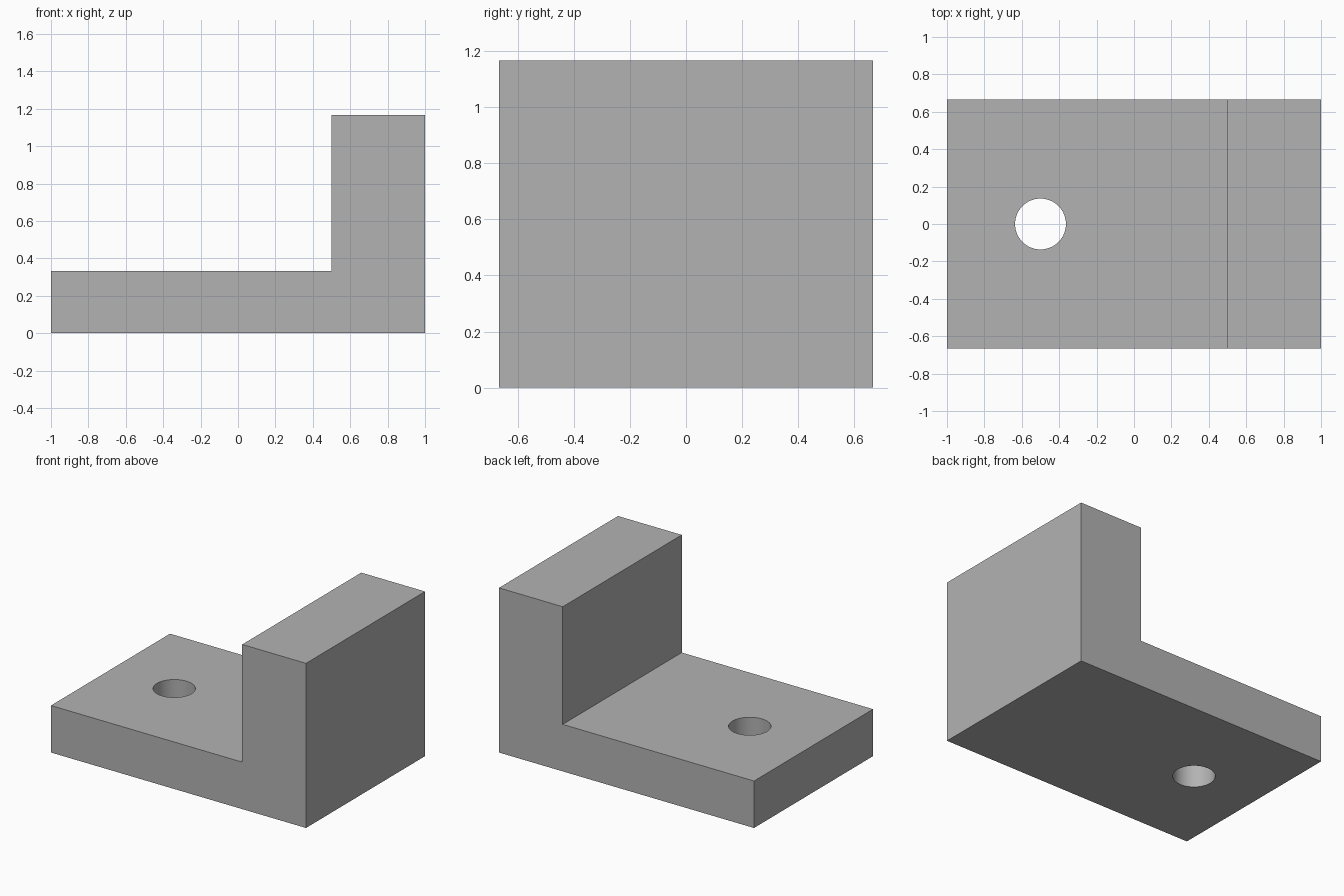
import bpy
import bmesh

default_cube = bpy.data.objects.get("Cube")
if default_cube:
    bpy.data.objects.remove(default_cube, do_unlink=True)

DEPTH = 1.333
HOLE_X, HOLE_RADIUS = -0.5, 0.136
BASE_TOP, WALL_TOP, WALL_X = 0.333, 1.167, 0.5

grey = bpy.data.materials.new("plain grey")
grey.use_nodes = True
colour = (0.45, 0.45, 0.45, 1)
grey.diffuse_color = colour
grey.node_tree.nodes["Principled BSDF"].inputs["Base Color"].default_value = colour

# L-shaped bracket: side profile extruded through the depth
profile = [(-1, 0), (1, 0), (1, WALL_TOP), (WALL_X, WALL_TOP),
           (WALL_X, BASE_TOP), (-1, BASE_TOP)]
bm = bmesh.new()
face = bm.faces.new([bm.verts.new((x, -DEPTH / 2, z)) for x, z in profile])
extruded = bmesh.ops.extrude_face_region(bm, geom=[face])["geom"]
bmesh.ops.translate(bm, vec=(0, DEPTH, 0),
                    verts=[v for v in extruded if isinstance(v, bmesh.types.BMVert)])
bmesh.ops.recalc_face_normals(bm, faces=bm.faces)
mesh = bpy.data.meshes.new("bracket")
bm.to_mesh(mesh)
bm.free()
mesh.materials.append(grey)
bracket = bpy.data.objects.new("bracket", mesh)
bpy.context.collection.objects.link(bracket)

# Round bolt hole through the base plate
bpy.ops.mesh.primitive_cylinder_add(vertices=64, radius=HOLE_RADIUS, depth=1,
                                    location=(HOLE_X, 0, BASE_TOP / 2))
cutter = bpy.context.object
cutter.name = "hole_cutter"
cutter.data.materials.append(grey)
cutter.hide_render = True

hole = bracket.modifiers.new("bolt hole", "BOOLEAN")
hole.operation = "DIFFERENCE"
hole.solver = "EXACT"
hole.object = cutter

bpy.ops.object.select_all(action="DESELECT")
bracket.select_set(True)
bpy.context.view_layer.objects.active = bracket
bpy.ops.object.modifier_apply(modifier=hole.name)
bpy.data.objects.remove(cutter, do_unlink=True)

# Smooth hole wall, crisp outer edges
bpy.ops.object.shade_smooth_by_angle(angle=0.5)
